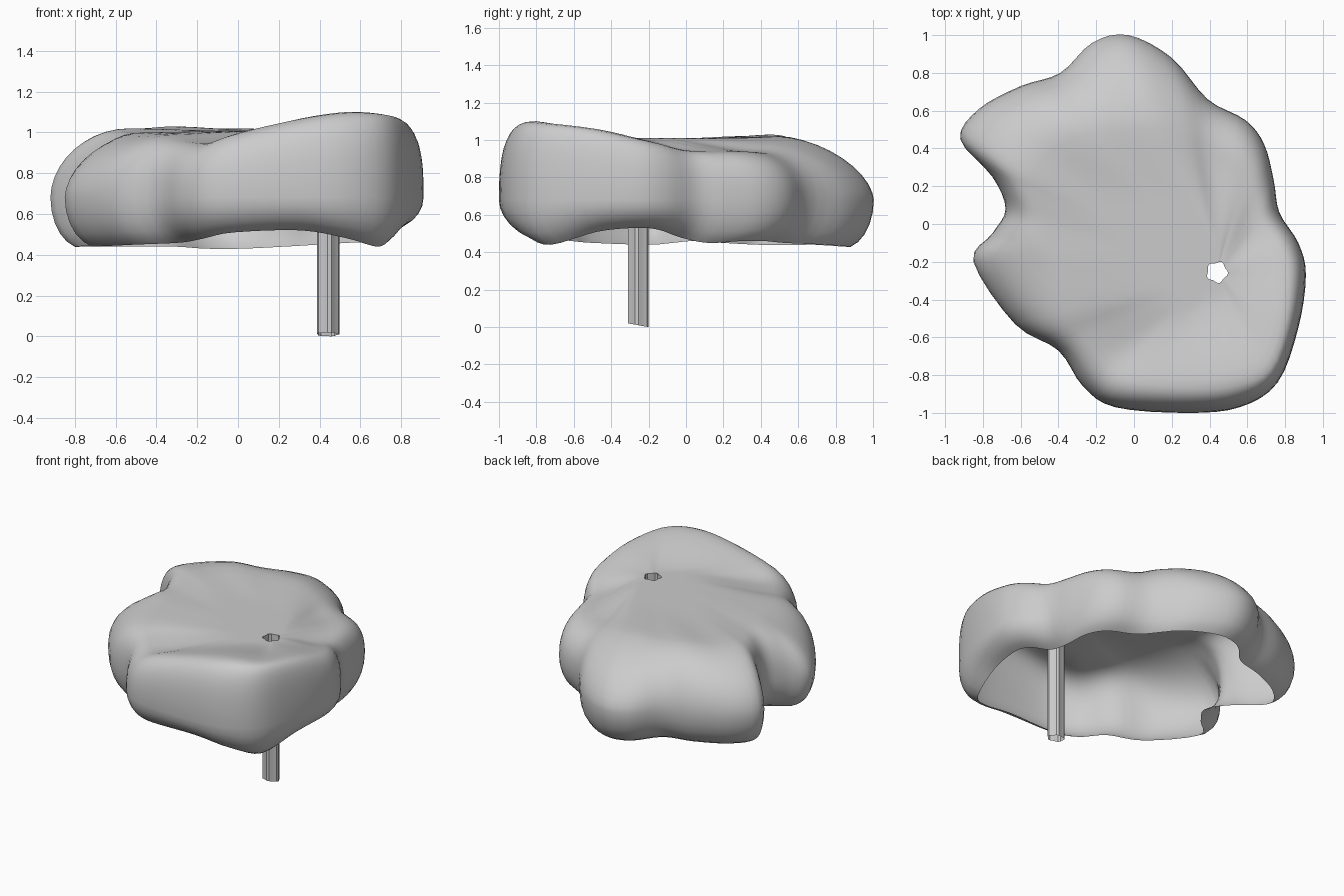
import bpy, bmesh, math
from mathutils import Vector

if "Cube" in bpy.data.objects:
    bpy.data.objects.remove(bpy.data.objects["Cube"])

# Plan outline of the shell: x, y, rim height, top height, shoulder width
OUTLINE = [
    (0.91, -0.27, .53, 1.01, .13), (0.87, -0.10, .52, .98, .14),
    (0.77, 0.06, .48, .95, .16), (0.74, 0.23, .45, .94, .21),
    (0.69, 0.42, .46, .94, .26), (0.59, 0.55, .46, .94, .28),
    (0.39, 0.66, .45, .94, .30), (0.20, 0.88, .44, .98, .46),
    (-0.03, 1.00, .43, 1.01, .53), (-0.22, 0.96, .43, 1.02, .52),
    (-0.39, 0.80, .44, 1.02, .40), (-0.60, 0.73, .44, 1.03, .40),
    (-0.82, 0.61, .44, 1.02, .43), (-0.92, 0.45, .44, 1.02, .43),
    (-0.75, 0.25, .45, 1.01, .25), (-0.68, 0.08, .46, 1.00, .22),
    (-0.75, -0.05, .45, 1.00, .30), (-0.85, -0.20, .44, 1.00, .46),
    (-0.63, -0.53, .45, .99, .34), (-0.40, -0.67, .46, .96, .20),
    (-0.27, -0.86, .48, .95, .22), (-0.10, -0.97, .51, 1.00, .22),
    (0.28, -1.00, .52, 1.07, .18), (0.56, -0.97, .48, 1.10, .16),
    (0.76, -0.84, .44, 1.09, .12), (0.87, -0.55, .51, 1.06, .11),
]
HUB = Vector((0.44, -0.255))
STEPS = 4
MID = 0.68


def spline(pts, steps):
    out, n = [], len(pts)
    for i in range(n):
        a, b, c, d = (pts[(i + k) % n] for k in (-1, 0, 1, 2))
        for j in range(steps):
            t = j / steps
            out.append([0.5 * (2*q + (r-p)*t + (2*p-5*q+4*r-s)*t*t + (3*q-p-3*r+s)*t**3)
                        for p, q, r, s in zip(a, b, c, d)])
    return out


def loft(name, rings):
    bm = bmesh.new()
    rows = [[bm.verts.new(p) for p in ring] for ring in rings]
    n = len(rows[0])
    for lo, hi in zip(rows, rows[1:]):
        for i in range(n):
            j = (i + 1) % n
            bm.faces.new((lo[i], lo[j], hi[j], hi[i]))
    me = bpy.data.meshes.new(name)
    bm.to_mesh(me)
    bm.free()
    ob = bpy.data.objects.new(name, me)
    bpy.context.collection.objects.link(ob)
    return ob


def bore(angle):
    # Slightly lobed radius shared by the tube and the hole
    return 0.053 + 0.005 * math.cos(5 * angle + 0.6)


samples = spline(OUTLINE, STEPS)


def ring(func):
    pts = []
    for x, y, zb, zt, w in samples:
        v = Vector((x, y)) - HUB
        dist, z = func(v.length, math.atan2(v.y, v.x), zb, zt, w)
        p = HUB + v.normalized() * dist
        pts.append((p.x, p.y, z))
    return pts


def shoulder(a, r, zt, w):
    # Narrow shoulders are squarer, wide ones slope like a dome
    e = 0.64 + 1.3 * (w - 0.12)
    return r - w * (1 - max(math.cos(a), 0) ** e), MID + (zt - MID) * math.sin(a) ** e


def top(u, r, t, zt, w):
    # Level out to the flat middle within half a unit of the shoulder
    span = r - w - bore(t)
    e = min(1, u * span / min(0.45, span))
    e = 0.5 * e + 0.5 * e * e * (3 - 2 * e)
    return r - w - u * span, zt * (1 - e) + 1.01 * e


rings = []
# Tucked-under lower wall, open at the rim
LOW = math.radians(75)
for k in range(5):
    a = LOW * (1 - k / 5)
    rings.append(ring(lambda r, t, zb, zt, w: (
        r - 0.18 * (1 - math.cos(a)), MID - (MID - zb) * math.sin(a) / math.sin(LOW))))
# Rounded upper wall and shoulder
for k in range(11):
    a = math.pi / 2 * k / 10
    rings.append(ring(lambda r, t, zb, zt, w: shoulder(a, r, zt, w)))
# Top running in to the hole
for k in range(1, 11):
    rings.append(ring(lambda r, t, zb, zt, w: top(k / 10, r, t, zt, w)))
shell = loft("hollow_shell", rings)

# Hollow fluted stem below the hole
SIDES = 20
stem = []
for base in (True, False):
    row = []
    for i in range(SIDES):
        t = 2 * math.pi * i / SIDES
        x, y = HUB.x + bore(t) * math.cos(t), HUB.y + bore(t) * math.sin(t)
        row.append((x, y, 0.01 - 0.18 * (y - HUB.y) if base else 1.01))
    stem.append(row)
tube = loft("hollow_stem", stem)
low = min(v.co.z for v in tube.data.vertices)
for v in tube.data.vertices:
    if v.co.z < 0.5:
        v.co.z -= low

# Smooth shading, keeping the stem ridges crisp
for ob, angle in ((shell, 60), (tube, 15)):
    bpy.ops.object.select_all(action='DESELECT')
    ob.select_set(True)
    bpy.context.view_layer.objects.active = ob
    bpy.ops.object.shade_smooth_by_angle(angle=math.radians(angle))
